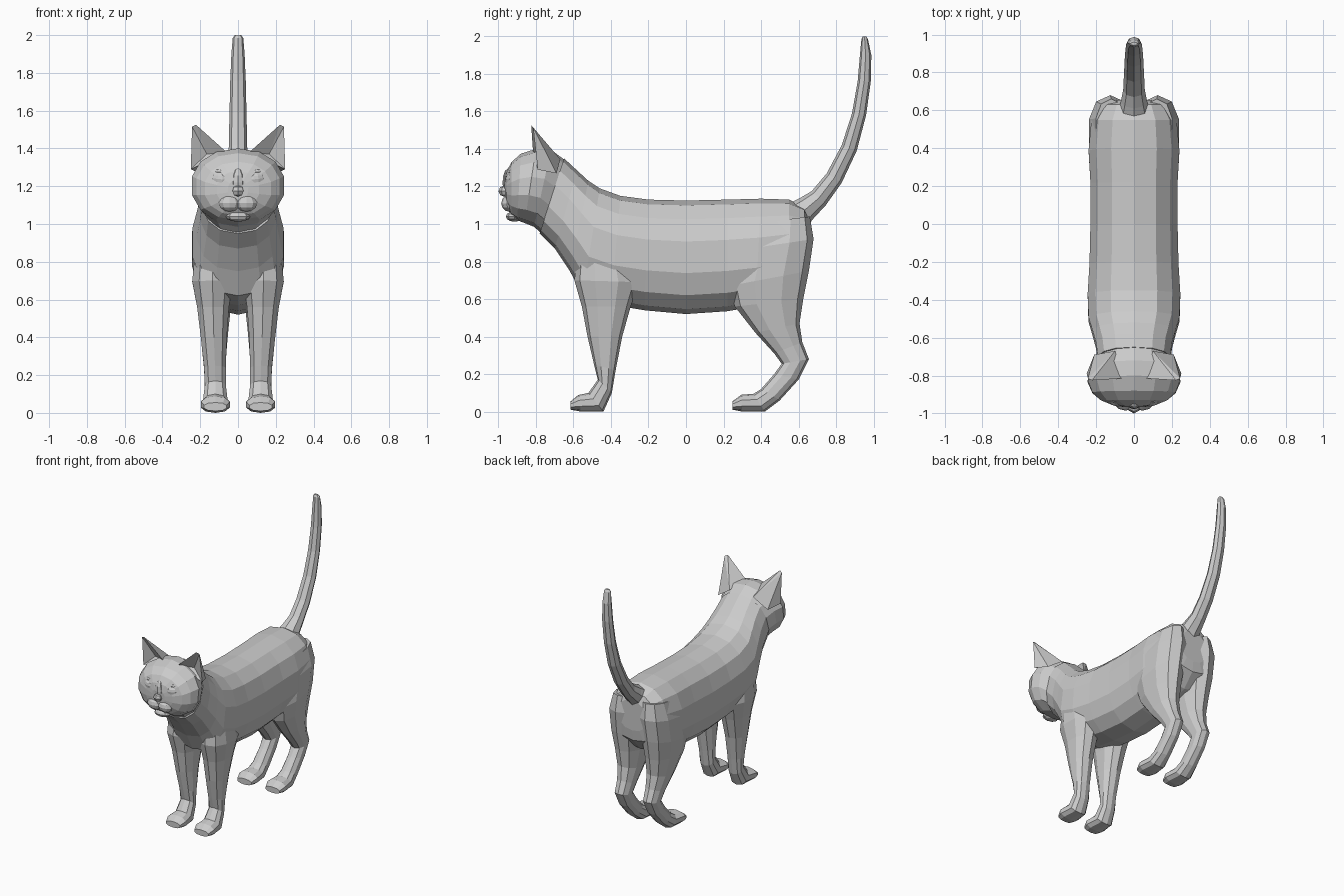
import bpy, bmesh, math
from mathutils import Vector, Matrix

fur = bpy.data.materials.new("grey fur")
fur.diffuse_color = (0.6, 0.6, 0.6, 1)


def finish(name, bm):
    bmesh.ops.recalc_face_normals(bm, faces=bm.faces)
    mesh = bpy.data.meshes.new(name)
    bm.to_mesh(mesh)
    bm.free()
    mesh.materials.append(fur)
    obj = bpy.data.objects.new(name, mesh)
    bpy.context.collection.objects.link(obj)
    return obj


def loft(name, rings, sides=12, power=2.0, cx=None):
    """Skin rings given as two opposite (y, z) points, half width and x centre."""
    bm = bmesh.new()
    loops = []
    for ring in rings:
        (ay, az), (by, bz), hw = ring[:3]
        x0 = ring[3] if len(ring) > 3 else 0
        loop = []
        for i in range(sides):
            a = 2 * math.pi * i / sides
            c, s = math.cos(a), math.sin(a)
            c = math.copysign(abs(c) ** (2 / power), c)
            s = math.copysign(abs(s) ** (2 / power), s)
            loop.append(bm.verts.new((x0 + hw * s,
                                      (ay + by) / 2 + (ay - by) / 2 * c,
                                      (az + bz) / 2 + (az - bz) / 2 * c)))
        loops.append(loop)
    for p, q in zip(loops, loops[1:]):
        for i in range(sides):
            j = (i + 1) % sides
            bm.faces.new((p[i], p[j], q[j], q[i]))
    bm.faces.new(loops[0])
    bm.faces.new(loops[-1])
    return finish(name, bm)


def blob(name, loc, size, rot=(0, 0, 0), u=10, v=6):
    bm = bmesh.new()
    bmesh.ops.create_uvsphere(bm, u_segments=u, v_segments=v, radius=1)
    m = Matrix.Translation(loc)
    for angle, axis in zip(rot, "XYZ"):
        m = m @ Matrix.Rotation(angle, 4, axis)
    bmesh.ops.transform(bm, matrix=m @ Matrix.Diagonal((*size, 1)), verts=bm.verts)
    return finish(name, bm)


def mirror(obj):
    obj.modifiers.new("Mirror", 'MIRROR')
    return obj


# Torso and neck, from rump to the back of the head
loft("body", [
    ((0.655, 1.03), (0.65, 0.80), 0.12),
    ((0.63, 1.09), (0.64, 0.72), 0.185),
    ((0.55, 1.13), (0.55, 0.62), 0.23),
    ((0.40, 1.135), (0.37, 0.56), 0.245),
    ((0.22, 1.13), (0.22, 0.535), 0.235),
    ((0.00, 1.125), (0.00, 0.52), 0.235),
    ((-0.20, 1.13), (-0.22, 0.54), 0.24),
    ((-0.35, 1.15), (-0.40, 0.57), 0.25),
    ((-0.46, 1.19), (-0.55, 0.62), 0.245),
    ((-0.52, 1.23), (-0.62, 0.75), 0.225),
    ((-0.58, 1.285), (-0.70, 0.87), 0.205),
    ((-0.65, 1.35), (-0.78, 0.95), 0.195)], sides=14, power=2.35)

# Head, rounding off at the face
loft("head", [
    ((-0.63, 1.33), (-0.76, 0.94), 0.18),
    ((-0.72, 1.395), (-0.81, 0.985), 0.23),
    ((-0.80, 1.40), (-0.86, 1.005), 0.25),
    ((-0.88, 1.375), (-0.90, 1.02), 0.225),
    ((-0.93, 1.33), (-0.93, 1.045), 0.18),
    ((-0.957, 1.28), (-0.955, 1.085), 0.115),
    ((-0.967, 1.235), (-0.965, 1.125), 0.055)], sides=14, power=2.15)

# Muzzle, nose, chin and eyes
mirror(blob("whisker_pad", (0.045, -0.94, 1.11), (0.06, 0.045, 0.045)))
blob("nose", (0, -0.967, 1.175), (0.035, 0.033, 0.03), u=6, v=4)
blob("nose_bridge", (0, -0.95, 1.22), (0.035, 0.028, 0.075), u=8)
blob("chin", (0, -0.915, 1.04), (0.065, 0.045, 0.028), u=8)
mirror(blob("eye", (0.1, -0.935, 1.238), (0.047, 0.025, 0.034), (0, -0.1, 0.35)))
mirror(blob("brow", (0.1, -0.915, 1.275), (0.06, 0.03, 0.02), (0, -0.1, 0.35), u=8))

# Ears with a hollow front
bm = bmesh.new()
outer, inner, tip, tip_in, back, back_out, hollow = [bm.verts.new(p) for p in (
    (0.25, -0.79, 1.29), (0.06, -0.815, 1.38), (0.243, -0.815, 1.515),
    (0.222, -0.825, 1.525), (0.10, -0.67, 1.345), (0.21, -0.69, 1.27),
    (0.165, -0.765, 1.37))]
for f in ((outer, hollow, tip), (tip, hollow, tip_in), (tip_in, hollow, inner),
          (outer, inner, hollow), (inner, back, tip_in), (back, back_out, tip),
          (back, tip, tip_in), (back_out, outer, tip), (outer, back_out, back, inner)):
    bm.faces.new(f)
mirror(finish("ear", bm))

# Tail
loft("tail", [
    ((0.55, 1.11), (0.64, 0.98), 0.085),
    ((0.61, 1.14), (0.68, 1.03), 0.07),
    ((0.67, 1.175), (0.745, 1.10), 0.057),
    ((0.75, 1.27), (0.83, 1.22), 0.053),
    ((0.83, 1.42), (0.91, 1.39), 0.049),
    ((0.885, 1.59), (0.96, 1.58), 0.045),
    ((0.915, 1.76), (0.985, 1.76), 0.041),
    ((0.927, 1.90), (0.988, 1.90), 0.035),
    ((0.935, 1.985), (0.97, 1.985), 0.028),
    ((0.943, 2.0), (0.96, 2.0), 0.017)], sides=8)

# Front legs with paws
mirror(loft("front_leg", [
    ((-0.57, 0.92), (-0.32, 0.92), 0.09, 0.135),
    ((-0.595, 0.70), (-0.25, 0.69), 0.112, 0.135),
    ((-0.555, 0.56), (-0.295, 0.56), 0.088, 0.132),
    ((-0.525, 0.40), (-0.34, 0.40), 0.072, 0.128),
    ((-0.49, 0.25), (-0.375, 0.22), 0.06, 0.122),
    ((-0.47, 0.17), (-0.395, 0.10), 0.058, 0.12),
    ((-0.52, 0.10), (-0.44, 0.0), 0.068, 0.12),
    ((-0.575, 0.088), (-0.56, 0.0), 0.08, 0.12),
    ((-0.615, 0.055), (-0.615, 0.01), 0.062, 0.12)], sides=10, power=2.3))

# Hind legs with thigh, hock and paw
mirror(loft("hind_leg", [
    ((0.34, 1.0), (0.66, 1.04), 0.085, 0.12),
    ((0.28, 0.86), (0.68, 0.92), 0.118, 0.125),
    ((0.23, 0.67), (0.655, 0.75), 0.112, 0.13),
    ((0.26, 0.56), (0.625, 0.60), 0.095, 0.127),
    ((0.37, 0.42), (0.605, 0.47), 0.076, 0.124),
    ((0.47, 0.31), (0.62, 0.37), 0.062, 0.12),
    ((0.51, 0.255), (0.655, 0.28), 0.056, 0.12),
    ((0.47, 0.20), (0.60, 0.17), 0.054, 0.12),
    ((0.40, 0.12), (0.50, 0.06), 0.058, 0.12),
    ((0.36, 0.095), (0.42, 0.0), 0.068, 0.12),
    ((0.295, 0.09), (0.30, 0.0), 0.08, 0.12),
    ((0.248, 0.055), (0.248, 0.01), 0.062, 0.12)], sides=10, power=2.3))
